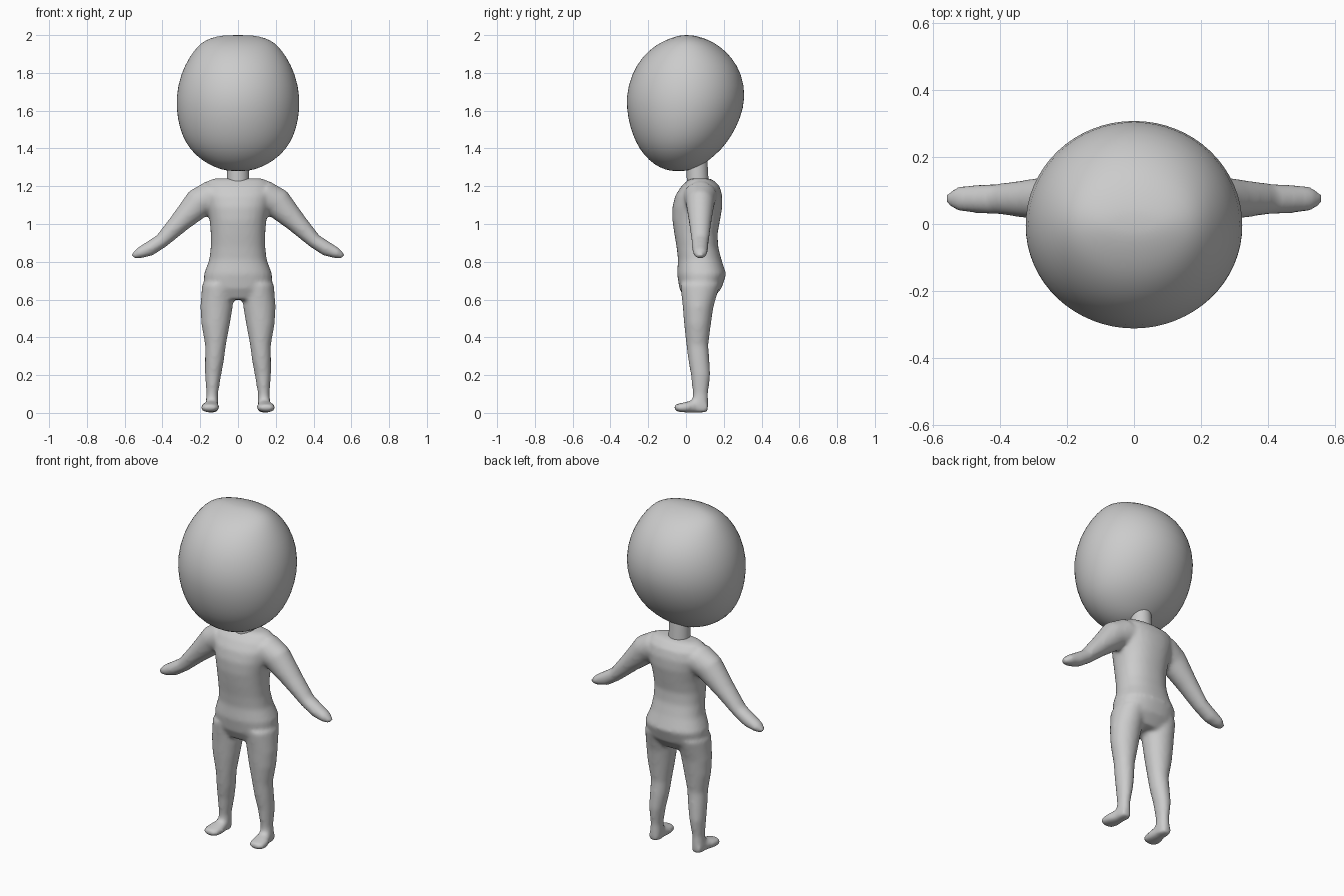
import bpy, bmesh
from math import cos, sin, pi
from mathutils import Vector

if "Cube" in bpy.data.objects:
    bpy.data.objects.remove(bpy.data.objects["Cube"])


def loft(bm, rings, sides=32, power=2.0, mirror=1):
    """Skin closed (super)elliptical rings given as (centre, half axis u, half axis v)."""
    loops = []
    for c, u, v in rings:
        loop = []
        for i in range(sides):
            a, b = cos(2 * pi * i / sides), sin(2 * pi * i / sides)
            k = (abs(a) ** power + abs(b) ** power) ** (-1 / power)
            p = Vector(c) + Vector(u) * a * k + Vector(v) * b * k
            loop.append(bm.verts.new((p.x * mirror, p.y, p.z)))
        loops.append(loop)
    faces = [bm.faces.new((l0[i], l0[(i + 1) % sides], l1[(i + 1) % sides], l1[i]))
             for l0, l1 in zip(loops, loops[1:]) for i in range(sides)]
    faces += [bm.faces.new(loops[0]), bm.faces.new(loops[-1])]
    bmesh.ops.recalc_face_normals(bm, faces=faces)


def level(z, x0, x1, y0, y1):
    """Horizontal ring from its x and y limits."""
    return (((x0 + x1) / 2, (y0 + y1) / 2, z), ((x1 - x0) / 2, 0, 0), (0, (y1 - y0) / 2, 0))


def finish(bm, name):
    mesh = bpy.data.meshes.new(name)
    bm.to_mesh(mesh)
    bm.free()
    mesh.shade_smooth()
    obj = bpy.data.objects.new(name, mesh)
    bpy.context.collection.objects.link(obj)
    return obj


# Head: z, half width, front y, back y
head = [(1.279, .05, -.08, 0), (1.298, .12, -.14, .065), (1.335, .19, -.195, .12),
        (1.395, .257, -.247, .19), (1.47, .298, -.283, .245), (1.555, .322, -.308, .288),
        (1.67, .332, -.322, .319), (1.795, .305, -.29, .297), (1.885, .258, -.233, .243),
        (1.945, .212, -.165, .175), (1.975, .17, -.105, .12), (1.993, .115, -.055, .065),
        (2.0, .06, -.02, .025)]
bm = bmesh.new()
loft(bm, [level(z, -w, w, a, b) for z, w, a, b in head])
finish(bm, "head").modifiers.new("smooth", 'SUBSURF').levels = 1

# Neck: short, slightly leaning tube
bm = bmesh.new()
loft(bm, [level(1.215, -.06, .06, .005, .12), level(1.36, -.056, .056, 0, .112)])
neck = finish(bm, "neck")
bpy.context.view_layer.objects.active = neck
neck.select_set(True)
bpy.ops.object.shade_smooth_by_angle()

# Torso: z, half width, front y, back y
torso = [(.60, .14, -.005, .14), (.66, .18, -.035, .188), (.735, .18, -.047, .213),
         (.81, .152, -.042, .188), (.88, .144, -.05, .17), (.95, .144, -.062, .167),
         (1.02, .15, -.072, .18), (1.09, .165, -.072, .192), (1.15, .178, -.057, .192),
         (1.2, .172, -.025, .178), (1.232, .15, .01, .145), (1.242, .12, .03, .12)]
# Leg: z, inner x, outer x, front y, back y
leg = [(.68, .02, .19, -.03, .18), (.56, .028, .199, -.017, .145), (.47, .043, .194, -.01, .132),
       (.36, .064, .174, .002, .118), (.28, .074, .175, .012, .124), (.2, .089, .175, .026, .129),
       (.1, .106, .167, .036, .117), (.05, .104, .172, .03, .119), (.003, .108, .172, .04, .115)]
# Foot: y, centre x, centre z, half width, half height
foot = [(.115, .14, .03, .026, .026), (.05, .14, .036, .036, .036), (0, .147, .03, .049, .028),
        (-.04, .15, .027, .048, .022), (-.063, .15, .029, .025, .013)]
# Arm: x, z, half thickness, half depth
arm = [(.13, 1.15, .085, .09), (.21, 1.11, .08, .075), (.31, 1.007, .055, .059),
       (.405, .91, .039, .046), (.47, .868, .039, .043), (.525, .845, .029, .037),
       (.558, .828, .014, .018)]

bm = bmesh.new()
loft(bm, [level(z, -w, w, a, b) for z, w, a, b in torso], power=2.3)
arm_rings = []
for i, (x, z, t, d) in enumerate(arm):
    p, q = arm[max(i - 1, 0)], arm[min(i + 1, len(arm) - 1)]
    across = Vector((p[1] - q[1], 0, q[0] - p[0])).normalized()
    arm_rings.append(((x, .075, z), across * t, (0, d, 0)))
for side in (1, -1):
    loft(bm, arm_rings, mirror=side)
    loft(bm, [level(*r) for r in leg], mirror=side)
    loft(bm, [((x, y, z), (w, 0, 0), (0, 0, h)) for y, x, z, w, h in foot], power=2.3, mirror=side)

# Fuse body parts into one soft skin
body = finish(bm, "body")
fuse = body.modifiers.new("fuse", 'REMESH')
fuse.mode = 'VOXEL'
fuse.voxel_size = .011
fuse.use_smooth_shade = True
soft = body.modifiers.new("soften", 'SMOOTH')
soft.factor = .5
soft.iterations = 7
